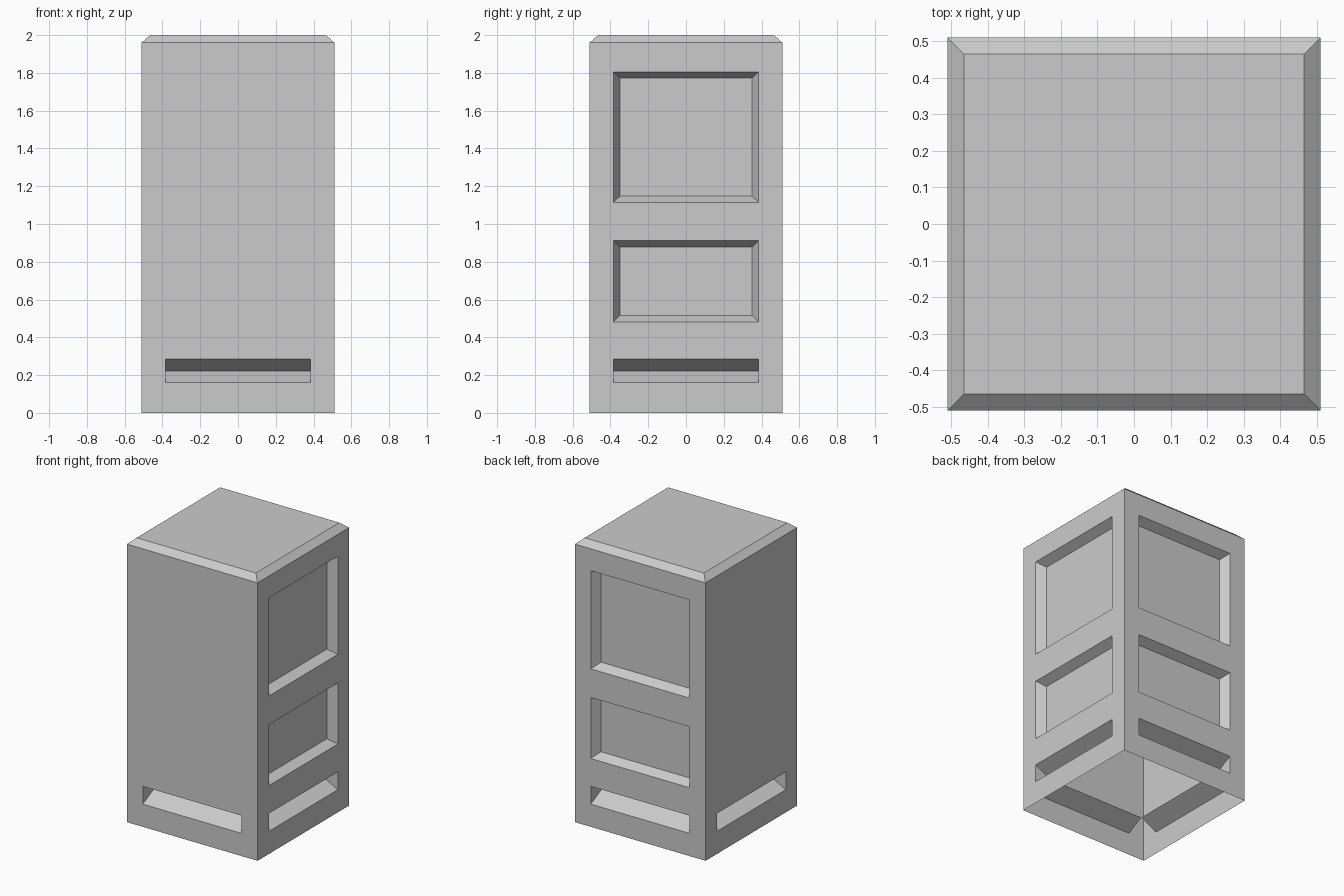
import bpy, bmesh
from math import radians
from mathutils import Matrix, Vector

if "Cube" in bpy.data.objects:
    bpy.data.objects.remove(bpy.data.objects["Cube"])

HALF, OPEN, SHOULDER, TOP, BEVEL = 0.51, 0.385, 1.96, 2.0, 0.045

# Openings: bottom z, top z, side inset, vertical inset, depth
SLOT = (0.16, 0.285, 0.0, 0.0625, 0.125)        # V-shaped groove
LOWER_PANEL = (0.482, 0.912, 0.035, 0.033, 0.0625)
UPPER_PANEL = (1.114, 1.806, 0.035, 0.033, 0.0625)

bm = bmesh.new()


def face(points, rot):
    bm.faces.new([bm.verts.new(rot @ Vector(p)) for p in points])


def rect(u0, u1, z0, z1, y):
    return [(u0, y, z0), (u1, y, z0), (u1, y, z1), (u0, y, z1)]


def recess(z0, z1, du, dz, depth, rot):
    outer = rect(-OPEN, OPEN, z0, z1, -HALF)
    inner = rect(-OPEN + du, OPEN - du, z0 + dz, z1 - dz, -HALF + depth)
    for i in range(4):
        j = (i + 1) % 4
        wall = [outer[i], outer[j], inner[j], inner[i]]
        if z1 - z0 - 2 * dz < 1e-4 and i % 2:   # triangular groove end
            wall.pop()
        face(wall, rot)
    if z1 - z0 - 2 * dz > 1e-4:                 # panel back
        face(inner, rot)


def side(angle, openings):
    rot = Matrix.Rotation(radians(angle), 3, 'Z')
    holes = {o[0] for o in openings}
    zs = sorted({0.0, SHOULDER} | holes | {o[1] for o in openings})
    us = (-HALF, -OPEN, OPEN, HALF)
    # Stiles and rails around the openings
    for z0, z1 in zip(zs, zs[1:]):
        for k in range(3):
            if not (k == 1 and z0 in holes):
                face(rect(us[k], us[k + 1], z0, z1, -HALF), rot)
    for o in openings:
        recess(*o, rot)
    # Sloped edge of the top
    a, b = HALF, HALF - BEVEL
    face([(-a, -a, SHOULDER), (-OPEN, -a, SHOULDER), (OPEN, -a, SHOULDER),
          (a, -a, SHOULDER), (b, -b, TOP), (-b, -b, TOP)], rot)


# Front and left carry only a groove; right and back also have two panels
for angle, openings in ((0, [SLOT]), (270, [SLOT]),
                        (90, [SLOT, LOWER_PANEL, UPPER_PANEL]),
                        (180, [SLOT, LOWER_PANEL, UPPER_PANEL])):
    side(angle, openings)

# Flat top; the underside stays open
b = HALF - BEVEL
face([(-b, -b, TOP), (b, -b, TOP), (b, b, TOP), (-b, b, TOP)], Matrix.Identity(3))

bmesh.ops.remove_doubles(bm, verts=bm.verts, dist=1e-5)
mesh = bpy.data.meshes.new("pillar_cabinet")
bm.to_mesh(mesh)
bm.free()
bpy.context.collection.objects.link(bpy.data.objects.new("pillar_cabinet", mesh))
